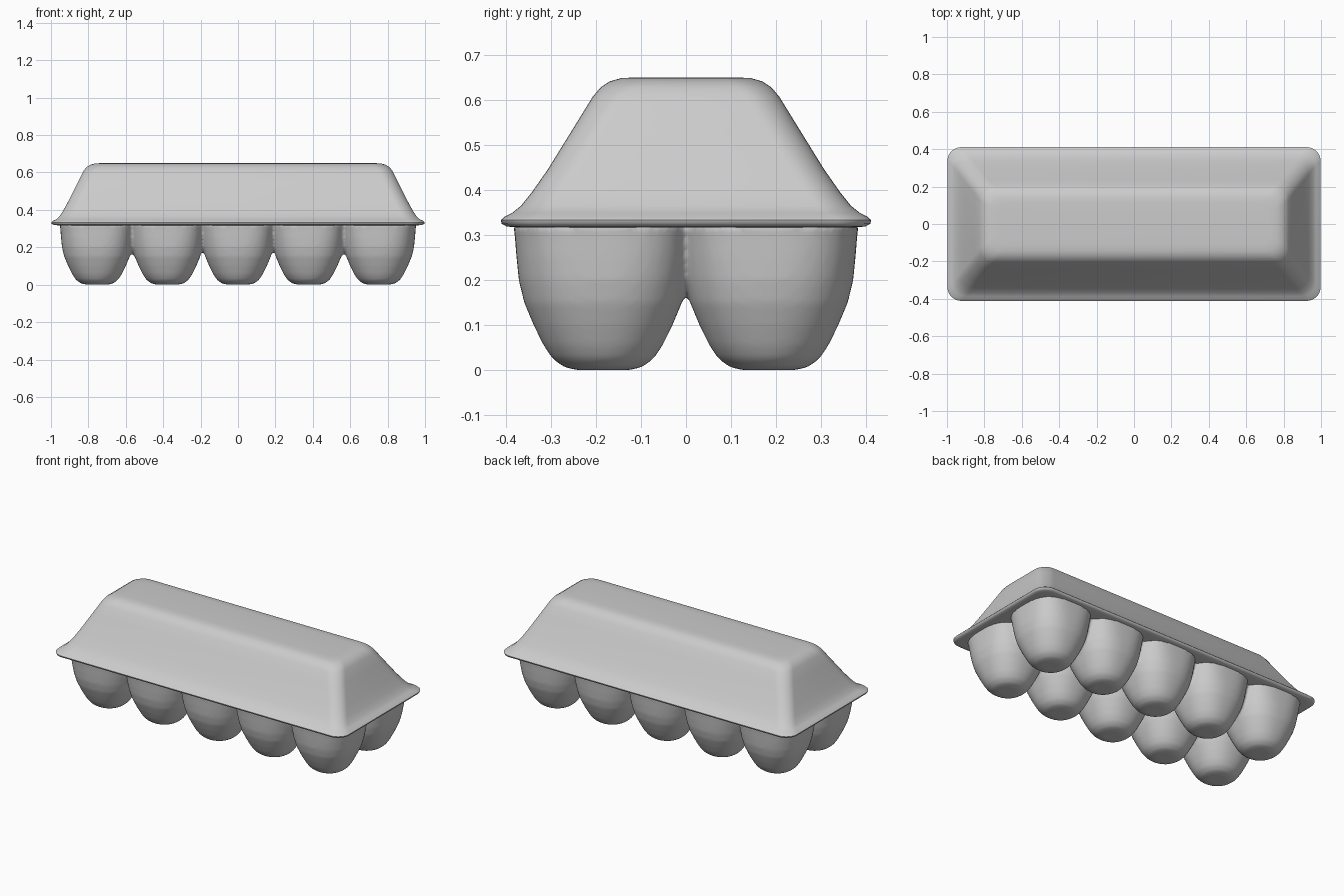
import bpy, bmesh, math

if "Cube" in bpy.data.objects:
    bpy.data.objects.remove(bpy.data.objects["Cube"])


def rounded_rect(hx, hy, r, n=8):
    pts = []
    for k, (sx, sy) in enumerate([(1, 1), (-1, 1), (-1, -1), (1, -1)]):
        for i in range(n + 1):
            a = math.pi / 2 * (k + i / n)
            pts.append((sx * (hx - r) + r * math.cos(a), sy * (hy - r) + r * math.sin(a)))
    return pts


def superellipse(cx, cy, r, p, n=48):
    pts = []
    for i in range(n):
        a = 2 * math.pi * i / n
        c, s = math.cos(a), math.sin(a)
        k = r / (abs(c) ** p + abs(s) ** p) ** (1 / p)
        pts.append((cx + k * c, cy + k * s))
    return pts


def loft(bm, sections, cap_start=True, cap_end=True):
    """Skin a stack of (points, z) sections, listed from bottom to top."""
    rings = [[bm.verts.new((x, y, z)) for x, y in pts] for pts, z in sections]
    n = len(rings[0])
    for a, b in zip(rings, rings[1:]):
        for i in range(n):
            j = (i + 1) % n
            bm.faces.new((a[i], a[j], b[j], b[i]))
    if cap_start:
        bm.faces.new(rings[0][::-1])
    if cap_end:
        bm.faces.new(rings[-1])


def make_object(name, bm):
    me = bpy.data.meshes.new(name)
    bm.to_mesh(me)
    bm.free()
    ob = bpy.data.objects.new(name, me)
    bpy.context.collection.objects.link(ob)
    bpy.ops.object.select_all(action='DESELECT')
    ob.select_set(True)
    bpy.context.view_layer.objects.active = ob
    return ob


# Lid: underside of the flange, rolled lip, sloping walls, rounded top
lid_profile = [  # half x, half y, z, corner radius
    (0.85, 0.27, 0.316, 0.05), (0.955, 0.375, 0.317, 0.06),
    (0.985, 0.398, 0.319, 0.07), (0.996, 0.409, 0.325, 0.075),
    (0.998, 0.411, 0.333, 0.075), (0.990, 0.402, 0.341, 0.075),
    (0.973, 0.386, 0.349, 0.075), (0.955, 0.366, 0.365, 0.075),
    (0.935, 0.342, 0.395, 0.075), (0.908, 0.307, 0.445, 0.075),
    (0.853, 0.239, 0.555, 0.075), (0.827, 0.207, 0.607, 0.075),
    (0.812, 0.190, 0.627, 0.075), (0.790, 0.169, 0.641, 0.070),
    (0.765, 0.145, 0.648, 0.065), (0.730, 0.110, 0.650, 0.055)]
bm = bmesh.new()
loft(bm, [(rounded_rect(hx, hy, r), z) for hx, hy, z, r in lid_profile], cap_start=False)
lid = make_object("lid", bm)
bpy.ops.object.shade_smooth_by_angle(angle=math.radians(50))

# Egg tray: two rows of five cups, plus a web closing the gaps between them
cup_profile = [  # z, half width, squareness
    (0.0, 0.055, 2.1), (0.006, 0.085, 2.1), (0.025, 0.112, 2.1), (0.055, 0.132, 2.2),
    (0.10, 0.154, 2.3), (0.15, 0.175, 2.4), (0.20, 0.187, 2.5),
    (0.25, 0.192, 2.7), (0.30, 0.196, 2.9), (0.326, 0.200, 3.0)]
bm = bmesh.new()
for col in range(-2, 3):
    for side in (-1, 1):
        loft(bm, [(superellipse(0.377 * col, 0.184 * side, w, p), z) for z, w, p in cup_profile])
loft(bm, [(rounded_rect(0.84, 0.12, 0.03), z) for z in (0.25, 0.326)])
tray = make_object("egg_tray", bm)

# Fuse the cups into one soft moulded skin
remesh = tray.modifiers.new("fuse", 'REMESH')
remesh.mode = 'VOXEL'
remesh.voxel_size = 0.01
soften = tray.modifiers.new("soften", 'SMOOTH')
soften.factor = 0.5
soften.iterations = 5
for name in ("fuse", "soften"):
    bpy.ops.object.modifier_apply(modifier=name)

# Open the top of the tray, which is hidden inside the lid
bm = bmesh.new()
bm.from_mesh(tray.data)
bm.normal_update()
top = [f for f in bm.faces if f.calc_center_median().z > 0.316 and f.normal.z > 0.5]
bmesh.ops.delete(bm, geom=top, context='FACES')
bm.to_mesh(tray.data)
bm.free()
bpy.ops.object.shade_smooth_by_angle(angle=math.radians(60))
